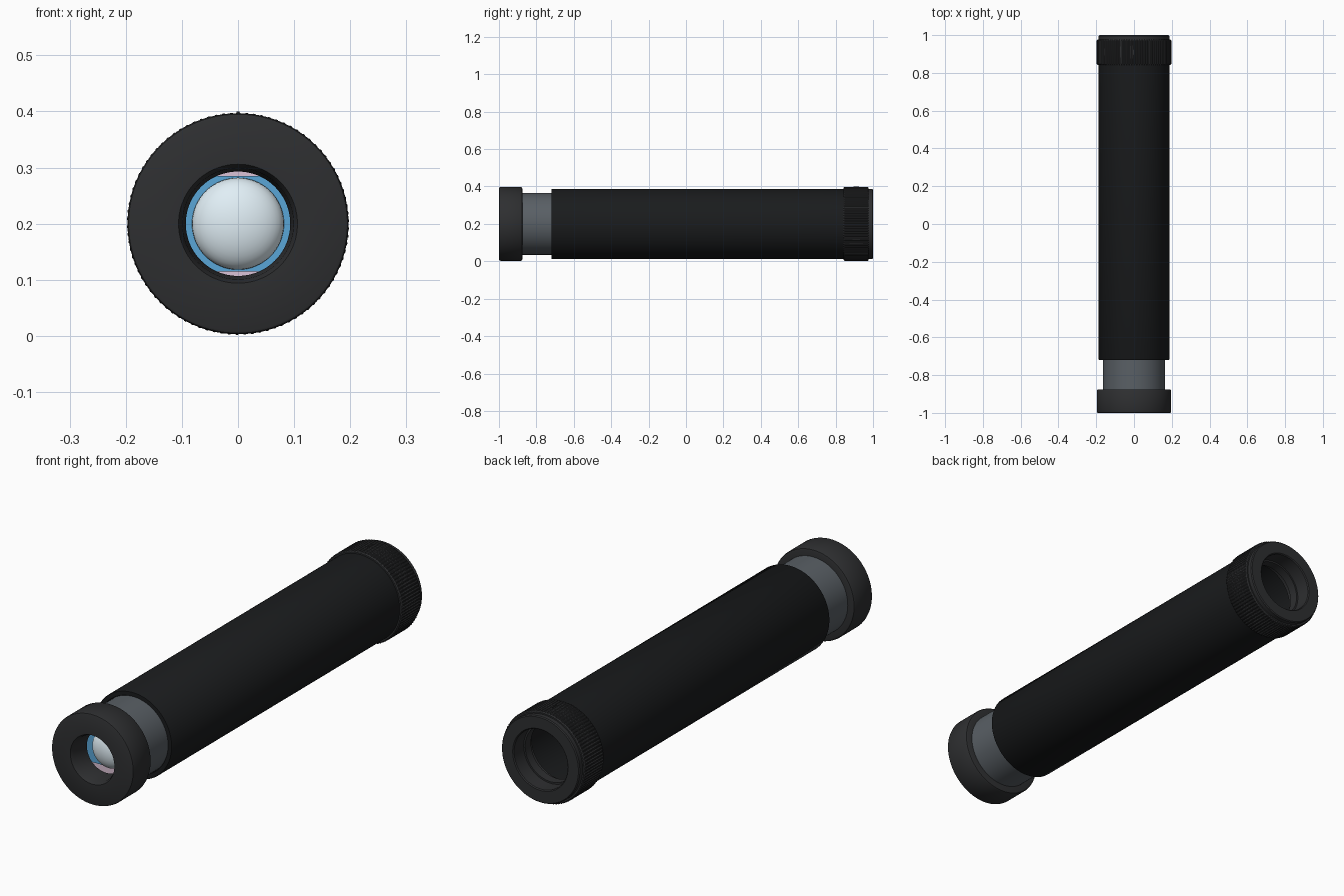
import bpy, bmesh, math

if "Cube" in bpy.data.objects:
    bpy.data.objects.remove(bpy.data.objects["Cube"])

AXIS_Z = 0.2


def material(name, rgb):
    m = bpy.data.materials.new(name)
    m.diffuse_color = (*rgb, 1)
    m.use_nodes = True
    m.node_tree.nodes["Principled BSDF"].inputs["Base Color"].default_value = m.diffuse_color
    return m


BLACK = material("black_leatherette", (0.010, 0.011, 0.012))
DARK = material("dark_plastic", (0.027, 0.028, 0.030))
GREY = material("grey_metal", (0.10, 0.115, 0.13))
GLASS = material("pale_glass", (0.75, 0.86, 0.92))
BLUE = material("blue_glass", (0.10, 0.38, 0.68))
PINK = material("pink_glass", (0.72, 0.55, 0.68))


def finish(name, bm, mat, angle=35):
    bmesh.ops.recalc_face_normals(bm, faces=bm.faces)
    mesh = bpy.data.meshes.new(name)
    bm.to_mesh(mesh)
    bm.free()
    ob = bpy.data.objects.new(name, mesh)
    bpy.context.collection.objects.link(ob)
    mesh.materials.append(mat)
    bpy.ops.object.select_all(action='DESELECT')
    ob.select_set(True)
    bpy.context.view_layer.objects.active = ob
    bpy.ops.object.shade_smooth_by_angle(angle=math.radians(angle))
    return ob


def lathe(name, profile, mat, steps=96, knurl=(), depth=0.003):
    """Spin a closed (radius, y) loop about the tube axis; knurl lists ridged points."""
    bm = bmesh.new()
    rings = []
    for i in range(steps):
        a = 2 * math.pi * i / steps
        ring = []
        for k, (r, y) in enumerate(profile):
            if k in knurl and i % 4 > 1:
                r -= depth
            ring.append(bm.verts.new((r * math.sin(a), y, AXIS_Z + r * math.cos(a))))
        rings.append(ring)
    n = len(profile)
    for i in range(steps):
        p, q = rings[i], rings[(i + 1) % steps]
        for k in range(n):
            j = (k + 1) % n
            bm.faces.new((p[k], p[j], q[j], q[k]))
    bmesh.ops.remove_doubles(bm, verts=bm.verts, dist=1e-6)
    return finish(name, bm, mat)


# Eyepiece with flared opening
lathe("eyepiece", [
    (0.106, -1.0), (0.191, -1.0), (0.195, -0.998), (0.197, -0.993),
    (0.197, -0.882), (0.194, -0.877), (0.188, -0.875), (0.150, -0.875),
    (0.150, -0.905), (0.093, -0.905), (0.093, -0.915), (0.099, -0.985)], DARK)

# Sliding inner tube
lathe("draw_tube", [(0.150, -0.89), (0.165, -0.89), (0.165, -0.55), (0.150, -0.55)], GREY)

# Main barrel
lathe("barrel", [(0.166, -0.717), (0.168, -0.72), (0.185, -0.72), (0.187, -0.717),
                 (0.187, 0.90), (0.166, 0.90)], BLACK)

# Ridged objective collar
lathe("ridged_collar", [(0.180, 0.843), (0.193, 0.843), (0.198, 0.848),
                        (0.198, 0.972), (0.193, 0.977), (0.180, 0.977)],
      DARK, steps=360, knurl=(2, 3))

# Front lip and stepped opening of the objective end
lathe("objective_rim", [
    (0.133, 1.0), (0.183, 1.0), (0.187, 0.996), (0.187, 0.86), (0.140, 0.86),
    (0.140, 0.89), (0.122, 0.89), (0.122, 0.93), (0.129, 0.93), (0.129, 0.996)], DARK)

# Index mark on the collar
bm = bmesh.new()
bmesh.ops.create_cube(bm, size=1)
for v in bm.verts:
    v.co = (v.co.x * 0.006, 0.91 + v.co.y * 0.03, 0.397 + v.co.z * 0.006)
finish("index_mark", bm, DARK)

# Domed eye lens
steps = 10
dome = [(0.082 * math.sin(t * math.pi / 2 / steps),
         -0.875 - 0.045 * math.cos(t * math.pi / 2 / steps)) for t in range(steps + 1)]
lathe("eye_lens", dome + [(0.082, -0.868), (0.0, -0.868)], GLASS, steps=64)

# Blue prism block behind the lens
bm = bmesh.new()
bmesh.ops.create_cube(bm, size=1)
for v in bm.verts:
    v.co = (v.co.x * 0.24, -0.855 + v.co.y * 0.026, AXIS_Z + v.co.z * 0.17)
finish("prism_block", bm, BLUE)

# Pink filter disc
lathe("filter_disc", [(0.0, -0.842), (0.150, -0.842), (0.150, -0.83), (0.0, -0.83)], PINK, steps=64)
